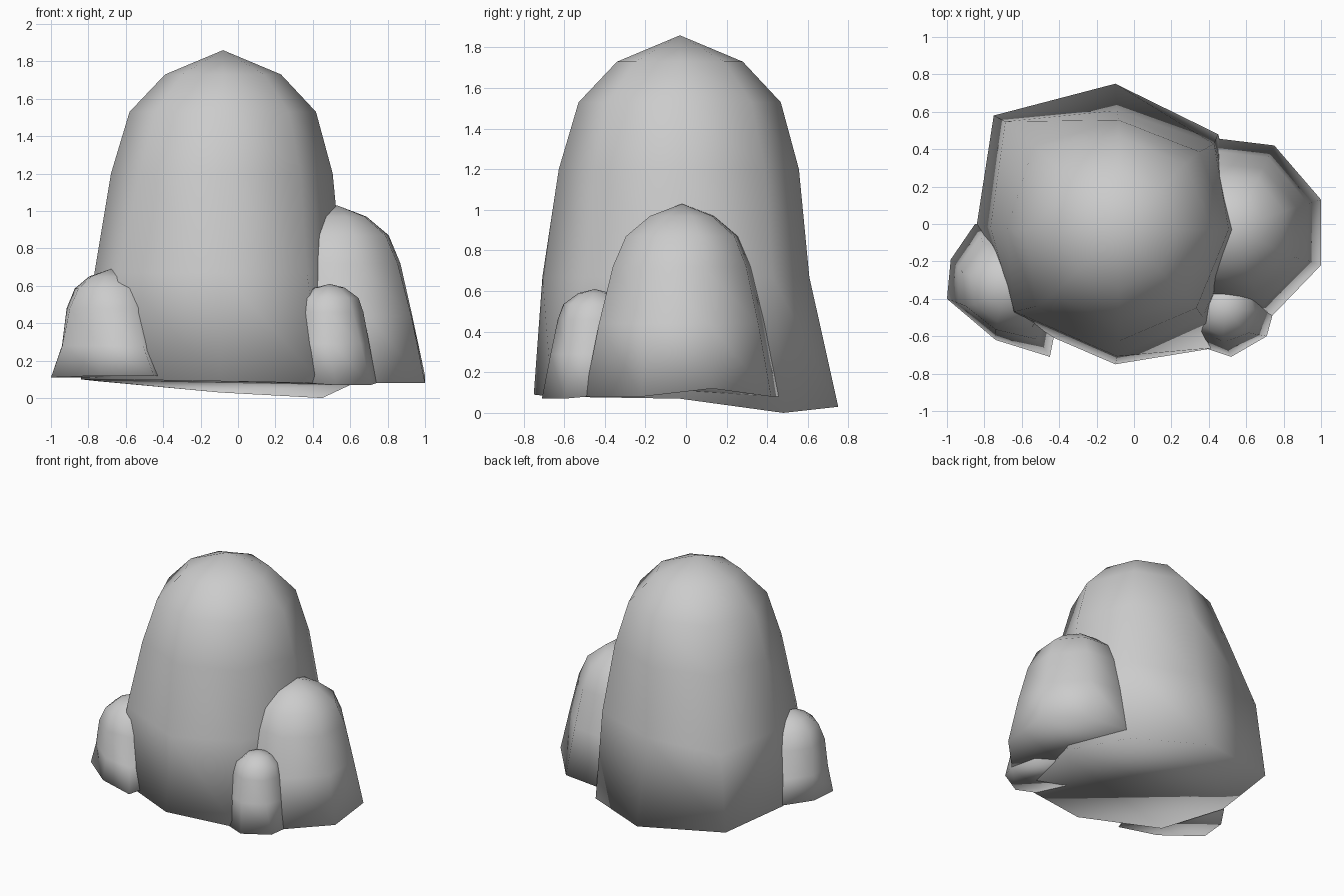
import bpy, bmesh, math
from mathutils import Vector


def rock(name, apex, rings, base, turn=0.0, mid=None):
    """Eight-sided dome: round near the apex, taking on the uneven base shape lower down.
    rings: (z, radius, blend toward uneven shape)."""
    n = len(base)
    c = Vector(apex[:2])
    shape = [Vector(p[:2]) - c for p in (mid or base)]
    mean = sum(v.length for v in shape) / n
    bm = bmesh.new()
    top = bm.verts.new(apex)
    loops = []
    for z, r, w in rings:
        loop = []
        for i in range(n):
            a = math.radians(turn) + math.tau * i / n
            unit = Vector((math.cos(a), math.sin(a)))
            p = c + r * unit.lerp(shape[i] / mean, w)
            loop.append(bm.verts.new((p.x, p.y, z)))
        loops.append(loop)
    loops.append([bm.verts.new(p) for p in base])
    for i in range(n):
        j = (i + 1) % n
        bm.faces.new((top, loops[0][i], loops[0][j]))
        for u, l in zip(loops, loops[1:]):
            bm.faces.new((u[i], l[i], l[j], u[j]))
    bm.faces.new(loops[-1][::-1])
    bmesh.ops.recalc_face_normals(bm, faces=bm.faces)
    for f in bm.faces:
        f.smooth = True
    me = bpy.data.meshes.new(name)
    bm.to_mesh(me)
    bm.free()
    ob = bpy.data.objects.new(name, me)
    bpy.context.collection.objects.link(ob)


# large central boulder
rock("main_boulder", (-0.08, -0.03, 1.86),
     [(1.73, 0.31, 0), (1.53, 0.50, 0.08), (1.20, 0.60, 0.3), (0.67, 0.69, 1)],
     [(0.60, -0.03, 0.07), (0.45, 0.48, 0.0), (-0.10, 0.75, 0.03), (-0.75, 0.58, 0.09),
      (-0.84, 0.0, 0.10), (-0.68, -0.50, 0.10), (-0.10, -0.75, 0.09), (0.45, -0.66, 0.08)],
     mid=[(0.56, -0.03), (0.43, 0.43), (-0.09, 0.61), (-0.69, 0.55),
          (-0.77, -0.02), (-0.64, -0.47), (-0.09, -0.71), (0.37, -0.50)])

# medium boulder on the right
rock("right_boulder", (0.53, -0.02, 1.03),
     [(0.97, 0.165, 0), (0.87, 0.29, 0), (0.72, 0.355, 0.3), (0.44, 0.42, 0.8)],
     [(1.0, 0.13, 0.12), (0.75, 0.42, 0.08), (0.42, 0.46, 0.08), (0.10, 0.18, 0.10),
      (0.10, -0.20, 0.10), (0.35, -0.46, 0.08), (0.73, -0.50, 0.08), (1.0, -0.22, 0.08)],
     turn=18)

# small boulder at the front left
rock("left_boulder", (-0.68, -0.33, 0.69),
     [(0.65, 0.12, 0), (0.585, 0.20, 0), (0.48, 0.25, 0.2), (0.28, 0.29, 0.6)],
     [(-0.36, -0.27, 0.11), (-0.45, -0.06, 0.11), (-0.64, 0.02, 0.11), (-0.85, 0.0, 0.11),
      (-0.98, -0.19, 0.11), (-1.0, -0.40, 0.11), (-0.74, -0.62, 0.12), (-0.45, -0.71, 0.12)],
     turn=-15)

# smallest boulder at the front right
rock("front_boulder", (0.49, -0.45, 0.61),
     [(0.59, 0.08, 0), (0.535, 0.155, 0), (0.46, 0.18, 0.2), (0.29, 0.21, 0.6)],
     [(0.74, -0.49, 0.08), (0.68, -0.30, 0.08), (0.50, -0.20, 0.08), (0.34, -0.28, 0.08),
      (0.27, -0.45, 0.08), (0.37, -0.66, 0.08), (0.52, -0.71, 0.07), (0.71, -0.60, 0.07)],
     turn=-5)
